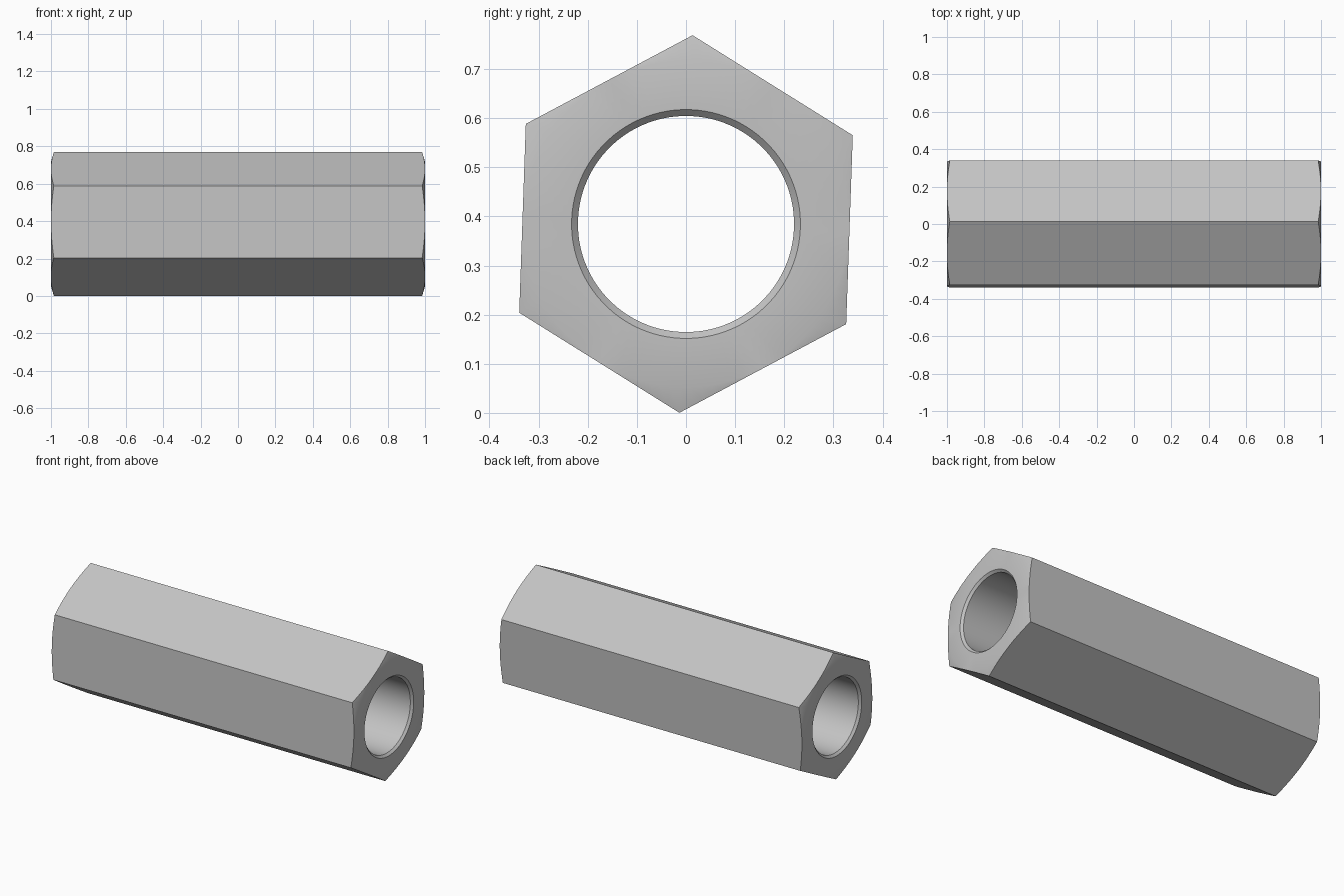
import bpy, bmesh
from math import cos, sin, pi, radians

if "Cube" in bpy.data.objects:
    bpy.data.objects.remove(bpy.data.objects["Cube"])

SEGMENTS = 96
CORNER = 0.3845                    # centre to hexagon corner
FLAT = CORNER * cos(pi / 6)        # centre to hexagon flat
BORE, BORE_RIM = 0.22, 0.233
TILT = radians(-2)
CHAMFER_SLOPE = 0.3


def material(name, colour):
    mat = bpy.data.materials.new(name)
    mat.use_nodes = True
    mat.diffuse_color = colour
    mat.node_tree.nodes["Principled BSDF"].inputs["Base Color"].default_value = colour
    return mat


def hex_radius(angle):
    return FLAT / cos(angle % (pi / 3) - pi / 6)


def section(angle):
    """Closed (x, radius) outline from bore to hexagon, both ends."""
    r = hex_radius(angle)
    half = [(1 - (BORE_RIM - BORE), BORE), (1, BORE_RIM), (1, FLAT - 0.001),
            (1 - CHAMFER_SLOPE * (r - FLAT), r)]
    return half + [(-x, radius) for x, radius in reversed(half)]


# Hexagonal sleeve: sections swept around the x axis
bm = bmesh.new()
rows = []
for i in range(SEGMENTS):
    a = 2 * pi * i / SEGMENTS
    t = a + pi / 2 + TILT
    rows.append([bm.verts.new((x, r * cos(t), CORNER + r * sin(t)))
                 for x, r in section(a)])
for i, row in enumerate(rows):
    following = rows[(i + 1) % SEGMENTS]
    for j in range(len(row)):
        k = (j + 1) % len(row)
        bm.faces.new((row[j], row[k], following[k], following[j]))
bmesh.ops.recalc_face_normals(bm, faces=bm.faces)

mesh = bpy.data.meshes.new("hexagonal_sleeve")
bm.to_mesh(mesh)
bm.free()
sleeve = bpy.data.objects.new("hexagonal_sleeve", mesh)
bpy.context.collection.objects.link(sleeve)
mesh.materials.append(material("plain grey", (0.55, 0.55, 0.55, 1)))

# Smooth bore and end cones, crisp hexagon edges
bpy.ops.object.select_all(action="DESELECT")
sleeve.select_set(True)
bpy.context.view_layer.objects.active = sleeve
bpy.ops.object.shade_smooth_by_angle(angle=radians(30))
